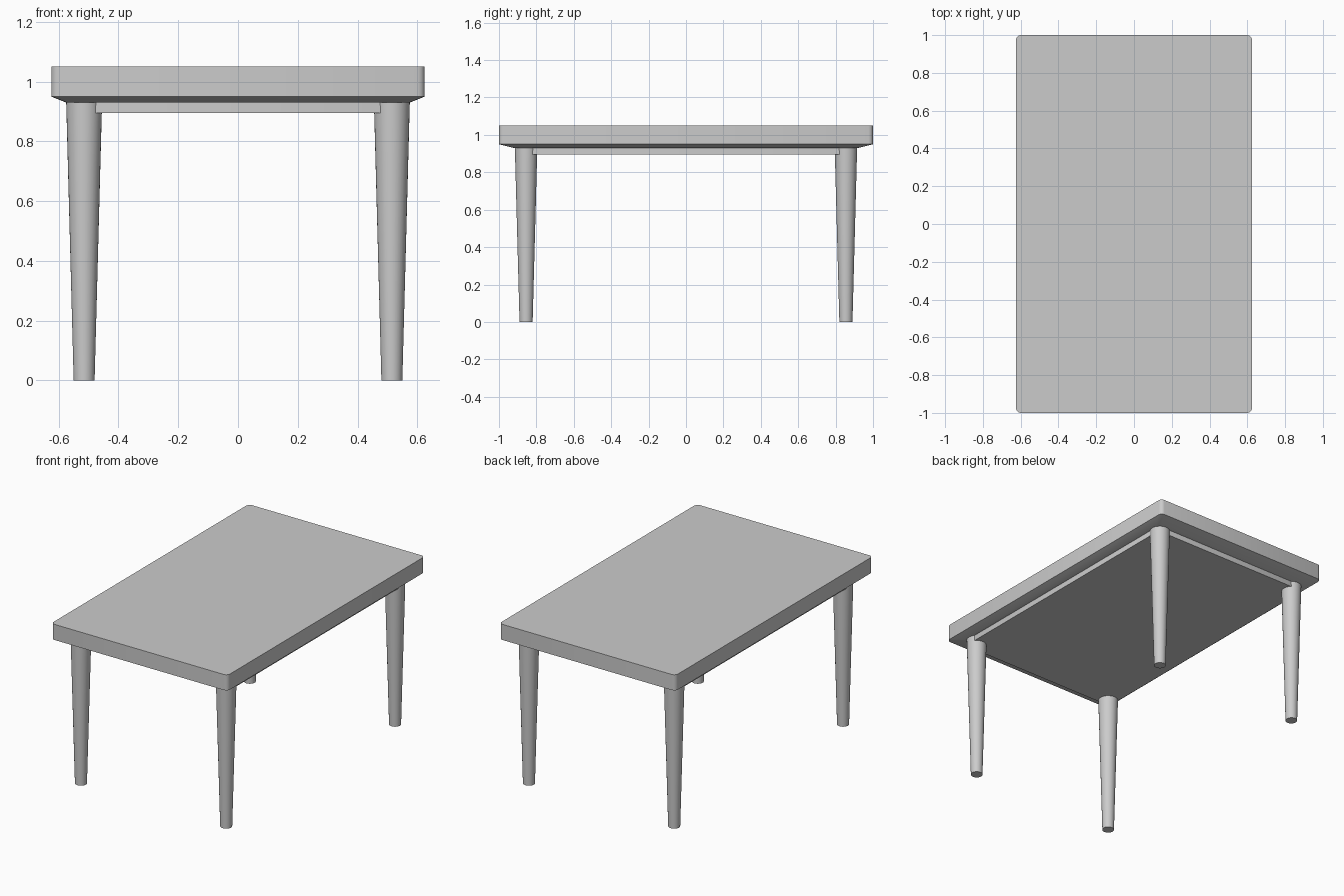
import bpy, bmesh, math

if "Cube" in bpy.data.objects:
    bpy.data.objects.remove(bpy.data.objects["Cube"])

HX, HY = 0.625, 1.0      # tabletop half sizes
CORNER, SEG = 0.025, 3   # corner radius and segments


def finish(name, bm):
    bmesh.ops.recalc_face_normals(bm, faces=bm.faces)
    mesh = bpy.data.meshes.new(name)
    bm.to_mesh(mesh)
    bm.free()
    obj = bpy.data.objects.new(name, mesh)
    bpy.context.collection.objects.link(obj)
    bpy.ops.object.select_all(action='DESELECT')
    obj.select_set(True)
    bpy.context.view_layer.objects.active = obj
    bpy.ops.object.shade_smooth_by_angle(angle=math.radians(35))
    return obj


def rounded_ring(bm, scale, z):
    """Rounded rectangle outline, scaled from the tabletop outline."""
    verts = []
    for i, (sx, sy) in enumerate([(1, 1), (-1, 1), (-1, -1), (1, -1)]):
        for k in range(SEG + 1):
            a = math.pi / 2 * (i + k / SEG)
            x = sx * (HX - CORNER) + CORNER * math.cos(a)
            y = sy * (HY - CORNER) + CORNER * math.sin(a)
            verts.append(bm.verts.new((x * scale, y * scale, z)))
    return verts


def slab(name, levels):
    """Closed solid through a stack of (scale, z) outlines."""
    bm = bmesh.new()
    rings = [rounded_ring(bm, s, z) for s, z in levels]
    for low, high in zip(rings, rings[1:]):
        n = len(low)
        for i in range(n):
            j = (i + 1) % n
            bm.faces.new((low[i], low[j], high[j], high[i]))
    bm.faces.new(rings[0])
    bm.faces.new(rings[-1])
    return finish(name, bm)


def leg(name, x, y):
    """Round leg, tapering towards the floor."""
    bm = bmesh.new()
    bmesh.ops.create_cone(bm, cap_ends=True, segments=32,
                          radius1=0.035, radius2=0.06, depth=0.93)
    bmesh.ops.translate(bm, verts=bm.verts, vec=(x, y, 0.465))
    return finish(name, bm)


# Tabletop with undercut lower edge
slab("tabletop", [(0.92, 0.93), (1, 0.95), (1, 1.05)])

# Solid apron block under the top
slab("apron", [(0.9, 0.895), (0.9, 0.93)])

# Four legs
for side, sx in (("left", -1), ("right", 1)):
    for end, sy in (("front", -1), ("back", 1)):
        leg(f"{end}_{side}_leg", sx * 0.515, sy * 0.855)
